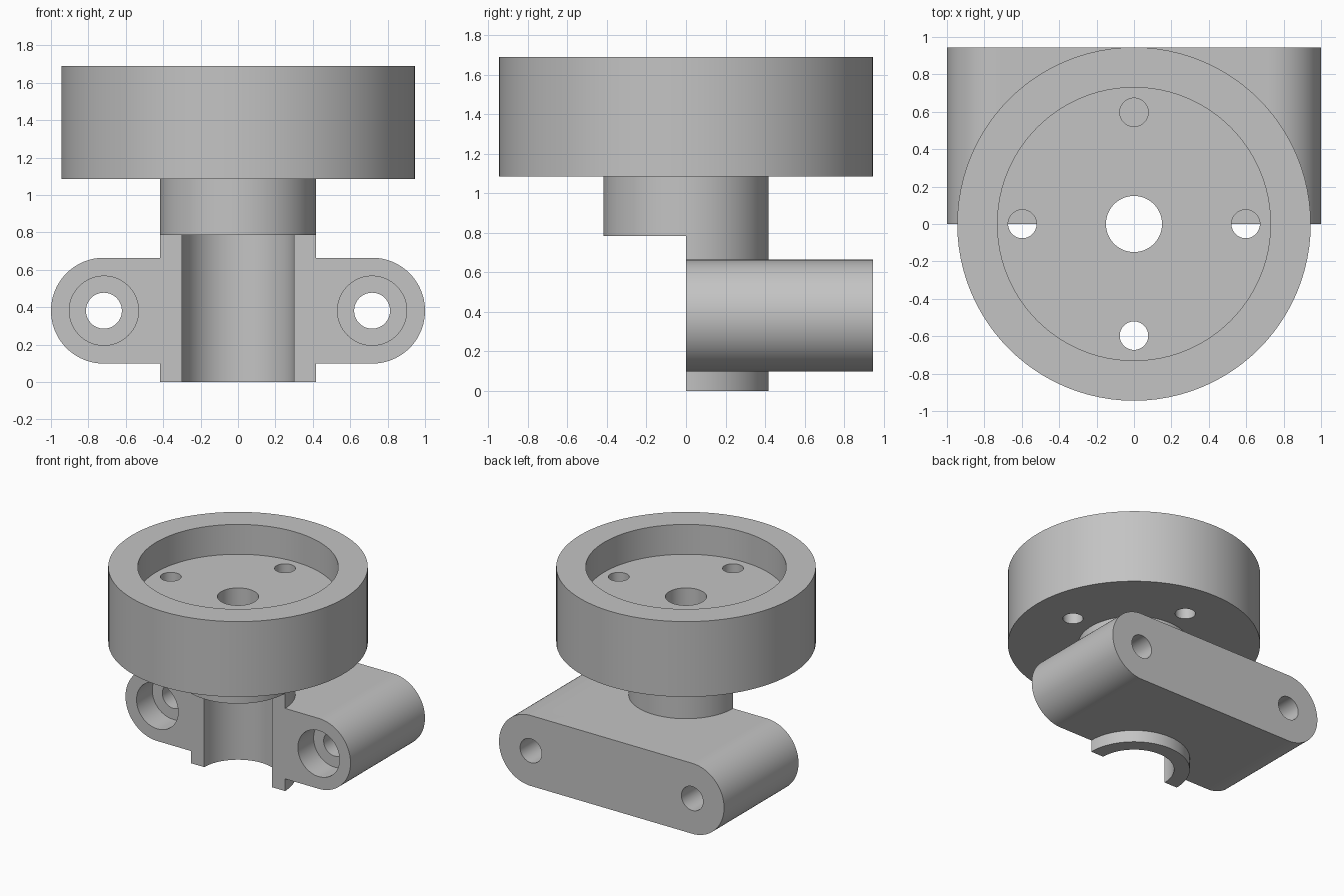
import bpy
import math
from mathutils import Matrix

SEGMENTS = 96

cube = bpy.data.objects.get("Cube")
if cube:
    bpy.data.objects.remove(cube, do_unlink=True)

grey = bpy.data.materials.new("plain grey")
grey.use_nodes = True
grey.diffuse_color = (0.55, 0.55, 0.55, 1)
grey.node_tree.nodes["Principled BSDF"].inputs["Base Color"].default_value = grey.diffuse_color


def upright(name, radius, bottom, top, x=0, y=0):
    """Vertical cylinder between two heights."""
    bpy.ops.mesh.primitive_cylinder_add(vertices=SEGMENTS, radius=radius, depth=top - bottom,
                                        location=(x, y, (bottom + top) / 2))
    bpy.context.object.name = name
    return bpy.context.object


def lying(name, radius, front, back, x, z):
    """Cylinder along y between two depths."""
    bpy.ops.mesh.primitive_cylinder_add(vertices=SEGMENTS, radius=radius, depth=back - front,
                                        location=(x, (front + back) / 2, z),
                                        rotation=(math.pi / 2, 0, 0))
    bpy.context.object.name = name
    return bpy.context.object


def box(name, low, high):
    centre = [(a + b) / 2 for a, b in zip(low, high)]
    size = [b - a for a, b in zip(low, high)]
    bpy.ops.mesh.primitive_cube_add(size=1)
    obj = bpy.context.object
    obj.name = name
    obj.data.transform(Matrix.Translation(centre) @ Matrix.Diagonal((*size, 1)))
    return obj


def combine(target, tool, operation):
    """Join or cut the target with a tool, then discard the tool."""
    mod = target.modifiers.new(operation.lower(), 'BOOLEAN')
    mod.operation = operation
    mod.solver = 'EXACT'
    mod.object = tool
    bpy.context.view_layer.objects.active = target
    bpy.ops.object.modifier_apply(modifier=mod.name)
    bpy.data.objects.remove(tool, do_unlink=True)


def slot_block(name, radius, front, back, reach, z):
    """Round-ended bar, made by skinning a stadium outline along y."""
    half = SEGMENTS // 2
    outline = []
    for side in (1, -1):
        for i in range(half + 1):
            a = -math.pi / 2 + math.pi * i / half
            outline.append((side * (reach + radius * math.cos(a)), z + side * radius * math.sin(a)))
    n = len(outline)
    verts = [(x, y, h) for y in (front, back) for x, h in outline]
    faces = [tuple(range(n)), tuple(reversed(range(n, 2 * n)))]
    faces += [(i, i + n, (i + 1) % n + n, (i + 1) % n) for i in range(n)]
    mesh = bpy.data.meshes.new(name)
    mesh.from_pydata(verts, [], faces)
    obj = bpy.data.objects.new(name, mesh)
    bpy.context.collection.objects.link(obj)
    return obj


# Solid body: cup on a neck, with a round-ended mounting block
body = upright("cup_and_clamp_bracket", 0.945, 1.085, 1.69)
combine(body, upright("neck", 0.418, 0, 1.25), 'UNION')
combine(body, slot_block("mounting_block", 0.283, -0.1, 0.945, 0.717, 0.381), 'UNION')

# Front half of the lower neck removed, leaving a half clamp
combine(body, box("front_cut", (-1.2, -1, -0.2), (1.2, 0, 0.785)), 'DIFFERENCE')
combine(body, upright("clamp_bore", 0.3, -0.2, 0.785), 'DIFFERENCE')

# Cup recess, centre hole and ring of four holes
combine(body, upright("cup_recess", 0.73, 1.45, 1.9), 'DIFFERENCE')
combine(body, upright("centre_hole", 0.15, 0.6, 1.6), 'DIFFERENCE')
for i in range(4):
    angle = i * math.pi / 2
    combine(body, upright("cup_hole", 0.076, 1.0, 1.6,
                          0.597 * math.cos(angle), 0.597 * math.sin(angle)), 'DIFFERENCE')

# Counterbored bolt holes through the block
for side in (-1, 1):
    combine(body, lying("bolt_hole", 0.096, -0.2, 1.2, side * 0.717, 0.381), 'DIFFERENCE')
    combine(body, lying("counterbore", 0.185, -0.2, 0.2, side * 0.717, 0.381), 'DIFFERENCE')

# Put the origin on the floor, then finish
body.data.transform(body.matrix_world)
body.matrix_world = Matrix.Identity(4)
body.data.materials.clear()
body.data.materials.append(grey)
bpy.ops.object.select_all(action='DESELECT')
body.select_set(True)
bpy.context.view_layer.objects.active = body
bpy.ops.object.shade_smooth_by_angle(angle=math.radians(30))
